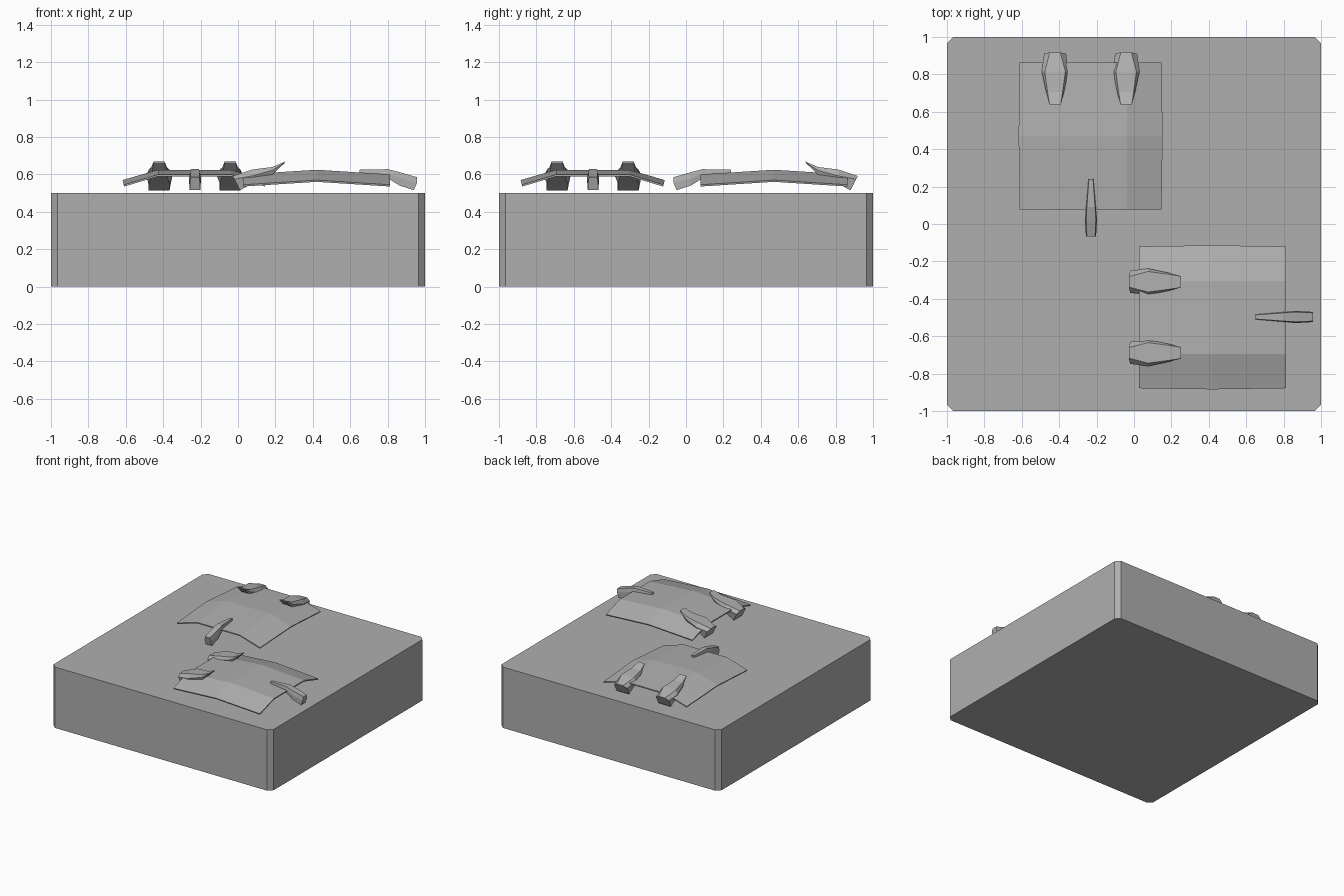
import bpy, bmesh
from mathutils import Matrix
from math import pi

if "Cube" in bpy.data.objects:
    bpy.data.objects.remove(bpy.data.objects["Cube"])

grey = bpy.data.materials.new("dark_grey")
grey.diffuse_color = (0.43, 0.43, 0.43, 1)
grey.use_nodes = True
grey.node_tree.nodes["Principled BSDF"].inputs["Base Color"].default_value = grey.diffuse_color


def make(name, verts, faces, mat):
    me = bpy.data.meshes.new(name)
    me.from_pydata(verts, [], faces)
    bm = bmesh.new()
    bm.from_mesh(me)
    bmesh.ops.recalc_face_normals(bm, faces=bm.faces)
    bm.to_mesh(me)
    bm.free()
    me.materials.append(grey)
    ob = bpy.data.objects.new(name, me)
    bpy.context.collection.objects.link(ob)
    ob.matrix_world = mat
    return ob


def loft(name, rings, mat):
    n = len(rings[0])
    verts = [v for r in rings for v in r]
    faces = [(i * n + j, i * n + (j + 1) % n, (i + 1) * n + (j + 1) % n, (i + 1) * n + j)
             for i in range(len(rings) - 1) for j in range(n)]
    faces += [tuple(range(n)), tuple(range(len(verts) - n, len(verts)))]
    return make(name, verts, faces, mat)


def claw(name, x, sections, mat):
    # each section holds (half width, y, z) for its top, middle and bottom
    rings = [[(x + s * w, y, z) for s, pts in ((1, sec), (-1, sec[::-1])) for w, y, z in pts]
             for sec in sections]
    return loft(name, rings, mat)


# slab with chamfered upright corners
c = 0.965
outline = [(1, -c), (1, c), (c, 1), (-c, 1), (-1, c), (-1, -c), (-c, -1), (c, -1)]
loft("slab", [[(x, y, z) for x, y in outline] for z in (0, 0.5)], Matrix())

BIG = [
    [(0.030, 0.170, 0.668), (0.031, 0.170, 0.665), (0.030, 0.172, 0.660)],
    [(0.040, 0.235, 0.640), (0.048, 0.235, 0.622), (0.040, 0.235, 0.600)],
    [(0.055, 0.345, 0.626), (0.071, 0.345, 0.592), (0.055, 0.345, 0.550)],
    [(0.028, 0.448, 0.592), (0.059, 0.440, 0.575), (0.056, 0.410, 0.515)],
]
SMALL = [
    [(0.011, -0.230, 0.625), (0.013, -0.230, 0.615), (0.012, -0.230, 0.605)],
    [(0.022, -0.380, 0.628), (0.026, -0.380, 0.605), (0.024, -0.380, 0.580)],
    [(0.026, -0.445, 0.612), (0.033, -0.445, 0.580), (0.030, -0.445, 0.540)],
    [(0.022, -0.537, 0.585), (0.027, -0.537, 0.555), (0.028, -0.520, 0.516)],
]

# two identical clamped plates, one turned a quarter turn
for tag, pos, turn in (("back", (-0.232, 0.47, 0), 0), ("front", (0.42, -0.499, 0), pi / 2)):
    mat = Matrix.Translation(pos) @ Matrix.Rotation(turn, 4, 'Z')
    # bent plate, arched both ways
    verts = []
    for y, lift, edge in ((-0.393, 0, 0.379), (0, 0.025, 0.385), (0.393, 0, 0.379)):
        verts += [(x, y, z + lift) for x, z in
                  ((-edge, 0.545), (-0.195, 0.6), (0.195, 0.6), (edge, 0.545))]
    faces = [(r * 4 + k, r * 4 + k + 1, r * 4 + k + 5, r * 4 + k + 4)
             for r in range(2) for k in range(3)]
    plate = make(tag + "_plate", verts, faces, mat)
    mod = plate.modifiers.new("thickness", 'SOLIDIFY')
    mod.thickness = 0.01
    mod.offset = 1 if plate.data.polygons[0].normal.z < 0 else -1
    # gripping claws
    for side, x in (("left", -0.19), ("right", 0.19)):
        claw(f"{tag}_{side}_claw", x, BIG, mat)
    claw(tag + "_narrow_claw", 0.002, SMALL, mat)
